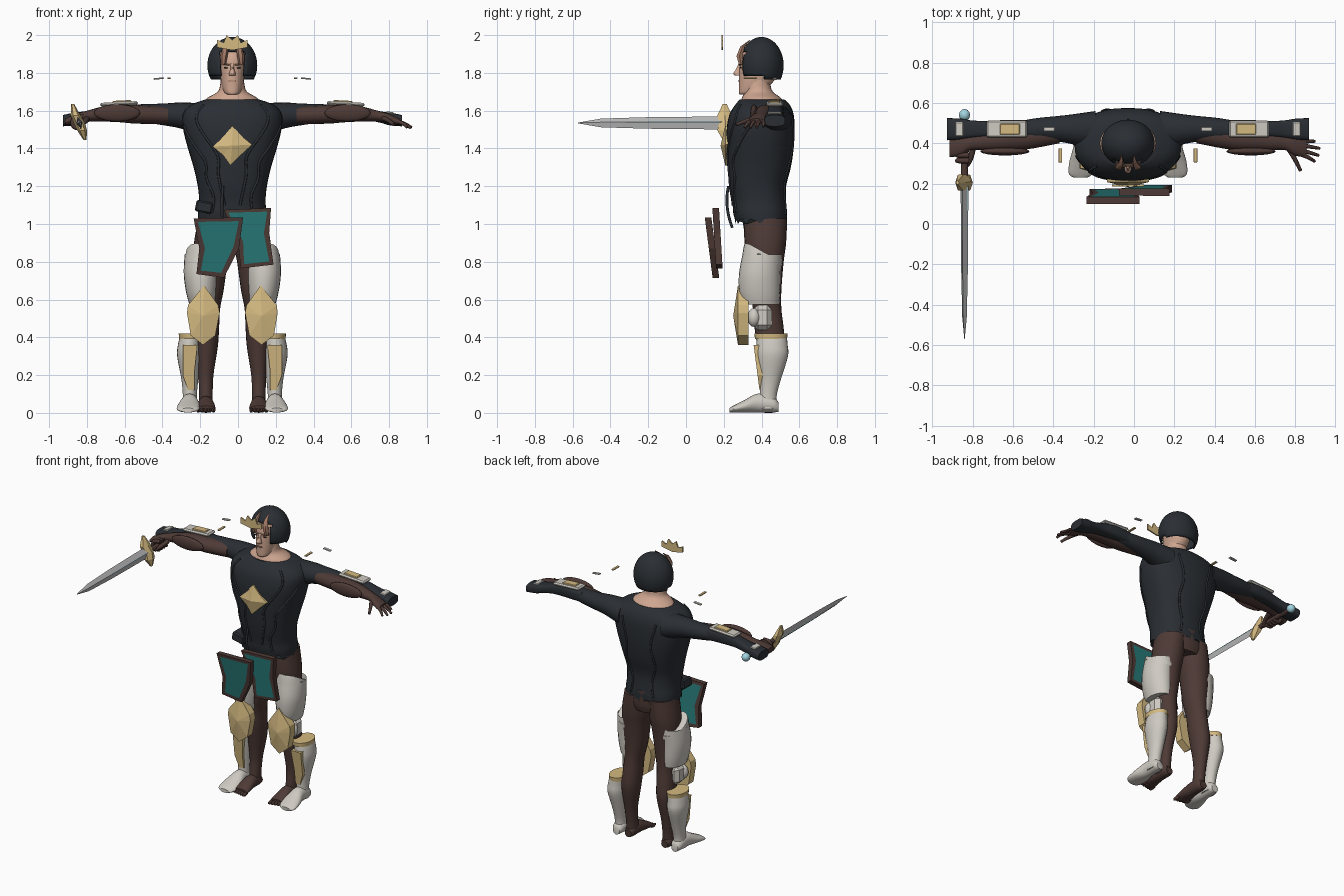
import bpy, bmesh, math
from mathutils import Matrix, Vector

CX = -0.03  # body mirror plane


def mat(name, r, g, b):
    m = bpy.data.materials.new(name)
    m.diffuse_color = (r, g, b, 1)
    return m


BLACK = mat("charcoal", 0.023, 0.028, 0.034)
BROWN = mat("dark_brown", 0.075, 0.042, 0.036)
SKIN = mat("skin", 0.62, 0.38, 0.28)
TAN = mat("tan", 0.36, 0.19, 0.13)
GOLD = mat("gold", 0.66, 0.49, 0.22)
WHITE = mat("off_white", 0.62, 0.59, 0.54)
TEAL = mat("teal", 0.02, 0.19, 0.185)
BLUE = mat("light_blue", 0.36, 0.66, 0.75)
STEEL = mat("steel", 0.48, 0.48, 0.48)


def finish(name, bm, mats, angle=40):
    bmesh.ops.recalc_face_normals(bm, faces=bm.faces)
    me = bpy.data.meshes.new(name)
    bm.to_mesh(me)
    bm.free()
    for m in mats if isinstance(mats, (list, tuple)) else [mats]:
        me.materials.append(m)
    if angle:
        me.shade_smooth()
        me.set_sharp_from_angle(angle=math.radians(angle))
    ob = bpy.data.objects.new(name, me)
    bpy.context.collection.objects.link(ob)
    return ob


def smooth(secs, k=4):
    """Catmull-Rom interpolation of cross sections."""
    vs = [Vector(s) for s in secs]
    out = []
    for i in range(len(vs) - 1):
        p, a, b, q = vs[max(i - 1, 0)], vs[i], vs[i + 1], vs[min(i + 2, len(vs) - 1)]
        for j in range(k):
            t = j / k
            out.append(0.5 * (2 * a + (b - p) * t + (2 * p - 5 * a + 4 * b - q) * t * t
                              + (3 * a - p - 3 * b + q) * t ** 3))
    return out + [vs[-1]]


def ring_pt(sec, ang, axis, s, power):
    u, y, z, r1, r2 = sec
    c, d = math.cos(ang), math.sin(ang)
    c = math.copysign(abs(c) ** (2 / power), c) * r1
    d = math.copysign(abs(d) ** (2 / power), d) * r2
    off = {"x": (0, c, d), "y": (c, 0, d), "z": (c, d, 0)}[axis]
    return Vector((CX + s * (u + off[0]), y + off[1], z + off[2]))


def loft(name, secs, m, axis="z", s=1, n=24, k=4, power=2.0, rule=None, angle=40):
    """Sections are (u, y, z, r1, r2), stacked along one axis."""
    bm = bmesh.new()
    secs = smooth(secs, k) if k > 1 else secs
    rings = [[bm.verts.new(ring_pt(t, 2 * math.pi * i / n, axis, s, power)) for i in range(n)]
             for t in secs]
    for a, b in zip(rings, rings[1:]):
        for i in range(n):
            bm.faces.new((a[i], a[(i + 1) % n], b[(i + 1) % n], b[i]))
    if rule:
        rule(rings)
    bm.faces.new(rings[0])
    bm.faces.new(rings[-1])
    return finish(name, bm, m, angle)


def ball(name, c, r, m, cut=None, seg=24):
    bm = bmesh.new()
    bmesh.ops.create_uvsphere(bm, u_segments=seg, v_segments=seg // 2, radius=1,
                              matrix=Matrix.Translation(c) @ Matrix.Diagonal((*r, 1)))
    if cut:
        bmesh.ops.delete(bm, geom=[f for f in bm.faces if cut(f.calc_center_median())], context="FACES")
    return finish(name, bm, m)


def box(name, c, size, m, rot=0, bevel=0.008):
    bm = bmesh.new()
    bmesh.ops.create_cube(bm, size=1, matrix=Matrix.Translation(c) @ Matrix.Rotation(rot, 4, "Y")
                          @ Matrix.Diagonal((*size, 1)))
    bmesh.ops.bevel(bm, geom=bm.edges[:], offset=bevel, segments=1, affect="EDGES")
    return finish(name, bm, m, 0)


def plate(name, pts, back, front, mats, s=1, lean=(0, 0), inset=0, peak=0):
    """Outline (u, z) extruded along y, optionally leaning, inset or peaked."""
    bm = bmesh.new()
    put = lambda y: [bm.verts.new((CX + s * u, y + lean[1] * (lean[0] - z), z)) for u, z in pts]
    a, b = put(back), put(front)
    caps = [bm.faces.new(a), bm.faces.new(b)]
    for i in range(len(pts)):
        j = (i + 1) % len(pts)
        bm.faces.new((a[i], a[j], b[j], b[i]))
    bmesh.ops.recalc_face_normals(bm, faces=bm.faces)
    if inset:
        for f in caps:
            bmesh.ops.inset_individual(bm, faces=[f], thickness=inset)
            f.material_index = 1
    if peak:
        bmesh.ops.poke(bm, faces=[caps[1]], offset=peak)
    return finish(name, bm, mats, 0)


def tube(name, pts, r, m, tip=1.0):
    cu = bpy.data.curves.new(name, "CURVE")
    cu.dimensions, cu.bevel_depth, cu.bevel_resolution, cu.use_fill_caps = "3D", r, 2, True
    cu.resolution_u = 4
    sp = cu.splines.new("NURBS")
    sp.points.add(len(pts) - 1)
    sp.use_endpoint_u, sp.order_u = True, 3
    for i, (p, q) in enumerate(zip(sp.points, pts)):
        p.co = (*q, 1)
        p.radius = 1 + (tip - 1) * i / (len(pts) - 1)
    cu.materials.append(m)
    ob = bpy.data.objects.new(name, cu)
    bpy.context.collection.objects.link(ob)


# Torso: rows of z, front y, back y, half width
rows = [(1.02, .26, .535, .182), (1.06, .25, .535, .182), (1.12, .245, .53, .176), (1.2, .23, .53, .183),
        (1.3, .22, .555, .205), (1.4, .215, .57, .235), (1.5, .215, .575, .26), (1.58, .23, .57, .262),
        (1.63, .26, .55, .22), (1.66, .285, .52, .14)]
torso = [(0, (f + b) / 2, z, w, (b - f) / 2) for z, f, b, w in rows]


def ragged(rings):
    for i, v in enumerate(rings[0]):
        v.co.z += (-.02, .015, 0)[i % 3]


loft("tunic", torso, BLACK, n=36, power=2.4, rule=ragged)
fine = smooth(torso, 12)
for s in (-1, 1):
    # raised seams on the chest, sides and back
    for path in ([(1.63, -50), (1.55, -48), (1.47, -58), (1.36, -74), (1.25, -72), (1.1, -80)],
                 [(1.52, -15), (1.42, -35), (1.33, -52), (1.24, -48), (1.15, -60), (1.06, -58)],
                 [(1.58, 65), (1.42, 72), (1.28, 62), (1.15, 70), (1.05, 66)]):
        pts = []
        for z, a in smooth(path, 4):
            sec = min(fine, key=lambda t: abs(t[2] - z))
            pts.append(ring_pt((*sec[:2], z, *sec[3:]), math.radians(a), "z", s, 2.4))
        tube("tunic_seam", pts, .007, BLACK)

# Neck, head and face
loft("neck", [(0, .40, 1.62, .16, .12), (0, .40, 1.665, .135, .105), (0, .385, 1.7, .078, .075),
              (0, .38, 1.74, .064, .068), (0, .39, 1.79, .06, .065)], SKIN)
loft("head", [(0, .315, 1.685, .022, .03), (0, .335, 1.695, .042, .055), (0, .36, 1.73, .056, .08),
              (0, .38, 1.78, .064, .1), (0, .385, 1.83, .069, .102), (0, .39, 1.88, .07, .1),
              (0, .395, 1.94, .055, .075)], SKIN, power=2.2)
loft("nose", [(0, .277, 1.785, .018, .018), (0, .272, 1.797, .017, .022), (0, .278, 1.82, .01, .014),
              (0, .288, 1.85, .01, .01)], SKIN, n=10)
box("mouth", (CX, .282, 1.757), (.04, .012, .007), TAN, bevel=.002)
for s in (-1, 1):
    box("brow", (CX + s * .032, .288, 1.845), (.038, .014, .009), TAN, s * -.15, .003)
    box("eye", (CX + s * .032, .291, 1.828), (.024, .008, .008), BROWN, 0, .002)
    # horn-like forehead pieces
    loft("forehead_spike", [(.048, .292, 1.845, .014, .014), (.045, .283, 1.89, .02, .018),
                            (.034, .30, 1.94, .014, .014), (.03, .34, 1.975, .002, .002)], TAN, s=s, n=6, k=1)

# Helmet dome with an open face
helm = ball("helmet", (CX, .40, 1.84), (.132, .117, .15), BLACK, seg=48,
            cut=lambda c: c.z < 1.775 - .1 * (c.y - .4) or (abs(c.x - CX) < .066 and c.y < .4 and c.z < 1.92))
sol = helm.modifiers.new("thickness", "SOLIDIFY")
sol.thickness = .012

# Floating crown plate and chest ornament
plate("crown", [(-.08, 1.935), (-.08, 1.975), (-.045, 1.96), (-.03, 2.0), (0, 1.975), (.03, 2.0),
                (.045, 1.96), (.08, 1.975), (.08, 1.935), (0, 1.92)], .197, .187, GOLD)
plate("chest_ornament", [(0, 1.52), (-.045, 1.465), (-.105, 1.41), (-.05, 1.365), (-.01, 1.31),
                         (.045, 1.365), (.105, 1.42), (.05, 1.465)], .235, .208, GOLD, peak=.025)

# Hips, belt bits and hanging strap
loft("hips", [(0, .425, .93, .13, .1), (0, .42, .98, .18, .115), (0, .415, 1.08, .172, .12)], BROWN)
box("belt_pouch", (-.18, .30, 1.09), (.09, .1, .06), BLACK, .2)
tube("strap", [(CX - .05, .225, 1.2), (CX - .06, .2, 1.1), (CX - .05, .245, .98)], .008, BLACK)

# Two leaning skirt plates, bordered
plate("skirt_plate_low", [(-.205, 1.03), (.057, 1.035), (.035, .87), (-.045, .715), (-.19, .735), (-.175, .87)],
      .135, .10, [BROWN, TEAL], lean=(1.03, .13), inset=.03)
plate("skirt_plate_high", [(-.045, 1.075), (.205, 1.085), (.195, .95), (.218, .785), (.045, .765), (.03, .9)],
      .175, .14, [BROWN, TEAL], lean=(1.08, .06), inset=.028)


def slant(rings):
    for r in rings[-3:]:
        for v in r:
            v.co.z -= .55 * max(v.co.y - .36, -.03)


for s in (-1, 1):
    X = lambda u: CX + s * u
    # Legs and bare feet
    loft("leg", [(.09, .42, 1.03, .09, .115), (.105, .42, .9, .098, .11), (.115, .42, .8, .09, .097),
                 (.12, .42, .65, .074, .085), (.125, .43, .55, .06, .075), (.13, .44, .45, .06, .077),
                 (.135, .45, .35, .058, .072), (.14, .445, .2, .04, .047), (.14, .435, .1, .036, .043),
                 (.14, .43, .03, .036, .045)], BROWN, s=s)
    loft("foot", [(.14, .48, .03, .025, .025), (.14, .45, .04, .036, .04), (.14, .38, .045, .042, .043),
                  (.14, .31, .03, .05, .028), (.14, .27, .02, .05, .018)], BROWN, "y", s)
    for i in range(5):
        ball("toe", (X(.1 + .02 * i), .262 + .004 * i, .014), (.011, .03, .013), BROWN, seg=10)
    # Thigh armour, outer knee guard and boots
    loft("thigh_armor", [(.158, .395, .575, .07, .098), (.163, .39, .64, .082, .108),
                         (.165, .39, .73, .092, .11), (.16, .40, .82, .094, .105), (.155, .41, .88, .09, .1)],
         WHITE, s=s, rule=slant)
    box("knee_side_guard", (X(.185), .405, .505), (.07, .1, .13), WHITE, 0, .025)
    ball("knee_side_boss", (X(.195), .36, .505), (.04, .035, .05), WHITE, seg=16)
    loft("boot", [(.225, .43, .02, .04, .055), (.225, .435, .09, .037, .045), (.225, .445, .18, .045, .058),
                  (.23, .455, .3, .062, .085), (.228, .455, .36, .06, .083), (.222, .455, .41, .054, .078)],
         WHITE, s=s)
    loft("boot_foot", [(.225, .49, .03, .025, .026), (.225, .46, .045, .04, .042), (.226, .38, .052, .045, .05),
                       (.23, .31, .035, .06, .033), (.235, .25, .02, .058, .018), (.235, .23, .014, .035, .012)],
         WHITE, "y", s)
    loft("boot_band", [(.222, .45, .392, .06, .085), (.222, .45, .42, .062, .088)], GOLD, s=s, k=1)
    plate("shin_plate", [(.185, .36), (.262, .36), (.262, .2), (.235, .12), (.2, .12), (.2, .22)],
          .40, .358, GOLD, s, (.36, .13))
    plate("knee_plate", [(.15, .675), (.235, .57), (.24, .53), (.22, .41), (.155, .36), (.09, .41),
                         (.067, .53), (.075, .57)], .33, .275, GOLD, s, peak=.025)
    # Sleeve, arm, bracer and forearm guard
    loft("sleeve", [(.16, .465, 1.555, .095, .085), (.28, .47, 1.575, .073, .068), (.36, .472, 1.58, .062, .058),
                    (.45, .47, 1.585, .055, .05), (.55, .46, 1.59, .048, .042)], BLACK, "x", s)
    loft("arm", [(.34, .45, 1.575, .05, .045), (.5, .43, 1.58, .06, .049), (.6, .42, 1.585, .055, .046),
                 (.7, .41, 1.58, .045, .037), (.78, .40, 1.57, .034, .027), (.83, .385, 1.558, .046, .025),
                 (.885, .375, 1.54, .044, .018)], BROWN, "x", s)
    loft("bracer", [(.48, .47, 1.59, .045, .04), (.6, .47, 1.595, .046, .042), (.7, .47, 1.585, .04, .034),
                    (.78, .47, 1.567, .044, .03), (.83, .47, 1.557, .052, .034), (.897, .47, 1.547, .055, .03)],
         BLACK, "x", s, power=3)
    ball("forearm_guard", (X(.61), .36, 1.588), (.122, .02, .045), BROWN)
    box("bracer_plate", (X(.6), .47, 1.636), (.2, .085, .02), WHITE, s * .05)
    box("bracer_inlay", (X(.585), .47, 1.647), (.1, .055, .014), GOLD, s * .05, .004)
    box("cuff_patch", (X(.835), .47, 1.588), (.04, .07, .012), WHITE, s * .15, .004)
    # Small floating shoulder slivers
    box("shoulder_sliver", (X(.39), .47, 1.77), (.055, .02, .008), WHITE, s * .1, .002)
    box("shoulder_spike", (X(.335), .34, 1.772), (.018, .07, .008), GOLD, 0, .002)

# Open hand
for y0, y1, u1, z1 in ((.41, .41, .925, 1.515), (.39, .375, .95, 1.51), (.365, .34, .945, 1.508), (.345, .31, .925, 1.51)):
    tube("finger", [(CX + .86, y0, 1.545), (CX + .905, (y0 + y1) / 2, 1.54), (CX + u1, y1, z1)], .012, BROWN, .6)
tube("thumb", [(CX + .80, .37, 1.56), (CX + .83, .32, 1.55), (CX + .855, .265, 1.525)], .014, BROWN, .6)

# Fist around the sword grip
SX, SZ = -.84, 1.535
for i in range(4):
    y = .395 - .027 * i
    tube("fist_finger", [(SX + .02, y, SZ + .03), (SX - .02, y, SZ + .035), (SX - .04, y, SZ),
                         (SX - .02, y, SZ - .032), (SX + .015, y, SZ - .025)], .014, BROWN, .8)
tube("fist_thumb", [(SX + .04, .37, SZ + .02), (SX + .03, .30, SZ + .005), (SX, .28, SZ - .02)], .015, BROWN, .7)

# Sword
tilt = Matrix.Translation((SX, 0, SZ)) @ Matrix.Rotation(-.3, 4, "Y") @ Matrix.Translation((-SX, 0, -SZ))
blade = loft("blade", [(.81, -.572, SZ, .001, .002), (.81, -.45, SZ, .013, .024), (.81, -.2, SZ, .016, .032),
                       (.81, .2, SZ, .018, .036)], STEEL, "y", -1, n=4, k=1, angle=0)
fuller = loft("blade_inlay", [(.81, -.45, SZ, .012, .004), (.81, -.2, SZ, .018, .012), (.81, .19, SZ, .02, .014)],
              BLUE, "y", -1, n=4, k=1, angle=0)
for ob in (blade, fuller):
    ob.data.transform(tilt)
loft("sword_guard", [(.845, .205, 1.635, .008, .012), (.83, .205, 1.575, .026, .045), (.81, .21, 1.535, .03, .04),
                     (.795, .205, 1.495, .026, .045), (.78, .205, 1.445, .008, .012)], GOLD, s=-1, n=6, k=1, angle=0)
loft("sword_grip", [(.81, .2, SZ, .017, .017), (.81, .53, SZ, .015, .015)], BROWN, "y", -1, n=12, k=1)
ball("pommel", (SX, .54, SZ), (.028, .03, .028), BLUE, seg=12)
